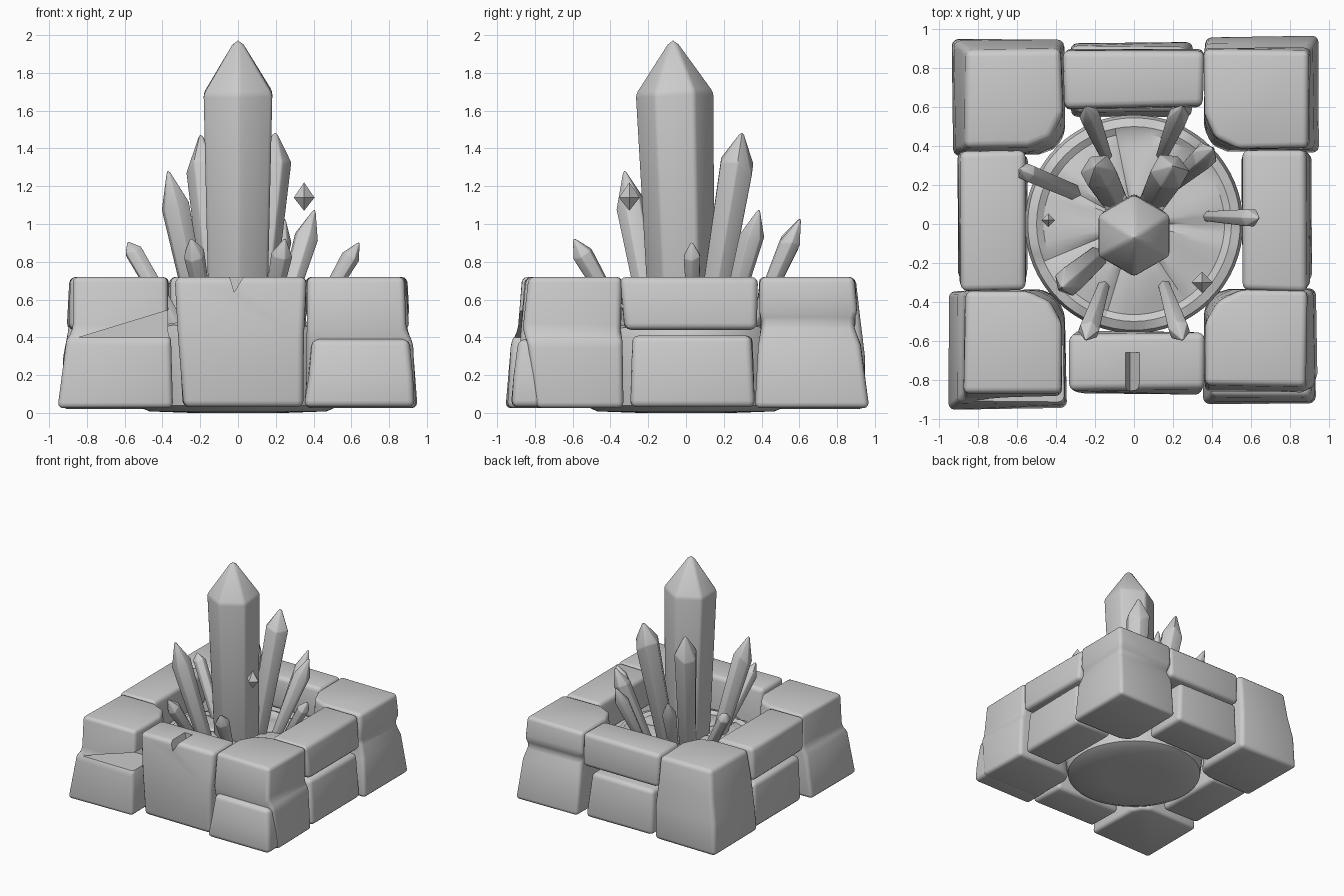
import bpy, bmesh, math, random
from mathutils import Vector, noise

if "Cube" in bpy.data.objects:
    bpy.data.objects.remove(bpy.data.objects["Cube"])

random.seed(4)
parts, cutters = [], []


def make_object(name, bm, bevel=0.0, segments=3):
    bmesh.ops.recalc_face_normals(bm, faces=bm.faces)
    me = bpy.data.meshes.new(name)
    bm.to_mesh(me)
    bm.free()
    ob = bpy.data.objects.new(name, me)
    bpy.context.collection.objects.link(ob)
    if bevel:
        m = ob.modifiers.new("soft_edges", 'BEVEL')
        m.width, m.segments = bevel, segments
        m.limit_method, m.angle_limit = 'ANGLE', math.radians(22)
    parts.append(ob)
    return ob


def loft(rings, cap_top=True):
    """Skin a stack of equal-length point rings."""
    bm = bmesh.new()
    vs = [[bm.verts.new(p) for p in r] for r in rings]
    n = len(rings[0])
    for a, b in zip(vs, vs[1:]):
        for i in range(n):
            j = (i + 1) % n
            bm.faces.new((a[i], a[j], b[j], b[i]))
    bm.faces.new(vs[0][::-1])
    if cap_top:
        bm.faces.new(vs[-1])
    return bm, vs


def stone(name, sections, sx=1, sy=1, inner=0.0, bevel=0.035):
    """Sections are (z, x0, x1, y0, y1); inner clips the corner facing the pool."""
    rings = []
    for k, (z, x0, x1, y0, y1) in enumerate(sections):
        pts = [(x1, y0), (x1, y1), (x0, y1)]
        if inner:
            c = inner * (0.8 + 0.4 * k / (len(sections) - 1))
            pts += [(x0, y0 + c), (x0 + c * 0.3, y0 + c * 0.3), (x0 + c, y0)]
        else:
            pts += [(x0, y0)]
        j = lambda: random.uniform(-0.008, 0.008)
        zj = 0 if k in (0, len(sections) - 1) else 1
        rings.append([(sx * x + j(), sy * y + j(), z + j() * zj) for x, y in pts])
    bm, _ = loft(rings)
    return make_object(name, bm, bevel)


def cut(target, name, profile, y0, y1):
    """Remove an x-z profile extruded along y."""
    bm, _ = loft([[(x, y, z) for x, z in profile] for y in (y0, y1)])
    cutter = make_object(name, bm)
    parts.remove(cutter)
    cutter.hide_render = True
    cutters.append(cutter)
    m = target.modifiers.new("notch", 'BOOLEAN')
    m.operation, m.object, m.solver = 'DIFFERENCE', cutter, 'EXACT'


def crystal(name, base, tip, r, shoulder=0.8, r_base=0.75, skew=0.03, sides=6):
    base, tip = Vector(base), Vector(tip)
    axis = tip - base
    q = axis.to_track_quat('Z', 'Y')
    rings = []
    for t, rad in ((0, r * r_base), (shoulder, r)):
        ring = []
        for i in range(sides):
            a = math.tau * (i + 0.5) / sides + math.pi / 3
            s = t + (random.uniform(-skew, skew) if t else 0)
            ring.append(base + axis * s + q @ Vector((math.cos(a) * rad, math.sin(a) * rad, 0)))
        rings.append(ring)
    bm, vs = loft(rings, cap_top=False)
    top = bm.verts.new(tip)
    for i in range(sides):
        bm.faces.new((vs[1][i], vs[1][(i + 1) % sides], top))
    return make_object(name, bm, r * 0.08, 2)


# round pool floor: lathed slab with a raised rim and uneven top
profile = [(0.25, 0.0), (0.47, 0.008), (0.54, 0.04), (0.56, 0.2), (0.56, 0.4), (0.545, 0.45),
           (0.50, 0.465), (0.465, 0.445), (0.4, 0.455), (0.3, 0.465), (0.2, 0.475), (0.1, 0.48)]
rings = []
for k, (r, z) in enumerate(profile):
    ring = []
    for i in range(64):
        a = math.tau * i / 64
        p = Vector((r * math.cos(a), r * math.sin(a), z))
        if k > 4:
            p.z += 0.025 * noise.noise(p * 6)
            if i % 9 == 0:
                p.z -= 0.015      # radial cracks
        ring.append(p)
    rings.append(ring)
make_object("pool_floor", loft(rings)[0])

# corner stones
fl = stone("front_left_corner_stone", [(0.025, .35, .95, .34, .95), (0.38, .36, .91, .34, .92),
           (0.44, .37, .88, .34, .89), (0.72, .37, .87, .34, .87)], -1, -1, 0.15)
cut(fl, "front_left_notch_cutter", [(-.84, .40), (-.3, .565), (-.3, .40)], -1.1, -0.62)
stone("front_right_corner_stone", [(0.025, .36, .94, .33, .80), (0.38, .37, .92, .33, .84),
      (0.44, .37, .89, .34, .86), (0.72, .37, .885, .34, .83)], 1, -1, 0.15)
stone("front_right_step_stone", [(0.03, .35, .93, .58, .93), (0.2, .37, .92, .58, .92),
      (0.39, .39, .91, .62, .89)], 1, -1)
stone("back_right_corner_stone", [(0.025, .36, .945, .37, .965), (0.36, .37, .92, .38, .92),
      (0.47, .37, .89, .40, .885), (0.54, .36, .90, .39, .905), (0.72, .36, .89, .39, .89)],
      1, 1, 0.15)
stone("back_left_corner_stone", [(0.02, .36, .935, .35, .95), (0.3, .36, .92, .36, .94),
      (0.5, .37, .89, .37, .92), (0.72, .37, .87, .39, .89)], -1, 1, 0.15)

# wall stones
fw = stone("front_wall_slab", [(0.03, -.29, .34, .55, .87), (0.4, -.315, .355, .55, .87),
           (0.72, -.335, .36, .56, .85)], 1, -1)
cut(fw, "front_chip_cutter", [(-.05, .74), (-.02, .64), (.04, .74)], -0.95, -0.66)
for side, s in (("right", 1), ("left", -1)):
    stone(side + "_wall_lower_stone", [(0.03, .55, .91, -.29, .36), (0.41, .57, .89, -.28, .35)], s)
    stone(side + "_wall_upper_stone", [(0.44, .56, .90, -.33, .37), (0.72, .56, .885, -.345, .375)], s)
stone("back_wall_lower_stone", [(0.03, -.33, .30, .55, .93), (0.41, -.32, .27, .58, .91)])
stone("back_wall_upper_stone", [(0.44, -.355, .355, .59, .90), (0.72, -.36, .36, .60, .885)])

# crystals
crystal("main_crystal", (0, -.02, .42), (0, -.07, 2.0), .21, .807, .84, 0.004)
crystal("left_rear_crystal", (-.1, .12, .42), (-.2, .3, 1.49), .095, .82)
crystal("right_rear_crystal", (.1, .12, .42), (.2, .3, 1.5), .1, .82)
crystal("left_front_crystal", (-.19, -.17, .42), (-.375, -.33, 1.3), .08, .78)
crystal("right_side_crystal", (.21, .21, .42), (.41, .39, 1.09), .068, .76, .6)
crystal("far_right_crystal", (.36, .04, .42), (.645, .03, .91), .05, .85, .55)
crystal("far_left_crystal", (-.3, .16, .42), (-.585, .28, .91), .05, .88, .9)
for side, s in (("left", -1), ("right", 1)):
    crystal(side + "_front_small_crystal", (s * .15, -.3, .42), (s * .25, -.6, .93), .058, .83, .55)
    crystal(side + "_back_small_crystal", (s * .14, .34, .42), (s * .25, .61, 1.04), .058, .78, .55)

# loose shards: four-sided double points
for name, c, r, up, down in (("floating_shard", (.35, -.3, 1.14), .055, .08, .07),
                             ("small_shard", (-.44, .02, .53), .035, .05, .06)):
    bm = bmesh.new()
    mid = [bm.verts.new((c[0] + r * x, c[1] + r * y, c[2])) for x, y in ((1, 0), (0, 1), (-1, 0), (0, -1))]
    for dz in (up, -down):
        v = bm.verts.new((c[0], c[1], c[2] + dz))
        for i in range(4):
            bm.faces.new((mid[i], mid[(i + 1) % 4], v))
    make_object(name, bm)

# bake modifiers, drop cutters, shade
bpy.ops.object.select_all(action='DESELECT')
for ob in parts:
    ob.select_set(True)
bpy.context.view_layer.objects.active = parts[0]
bpy.ops.object.convert(target='MESH')
for c in cutters:
    bpy.data.objects.remove(c)
bpy.ops.object.shade_smooth_by_angle(angle=math.radians(32))
